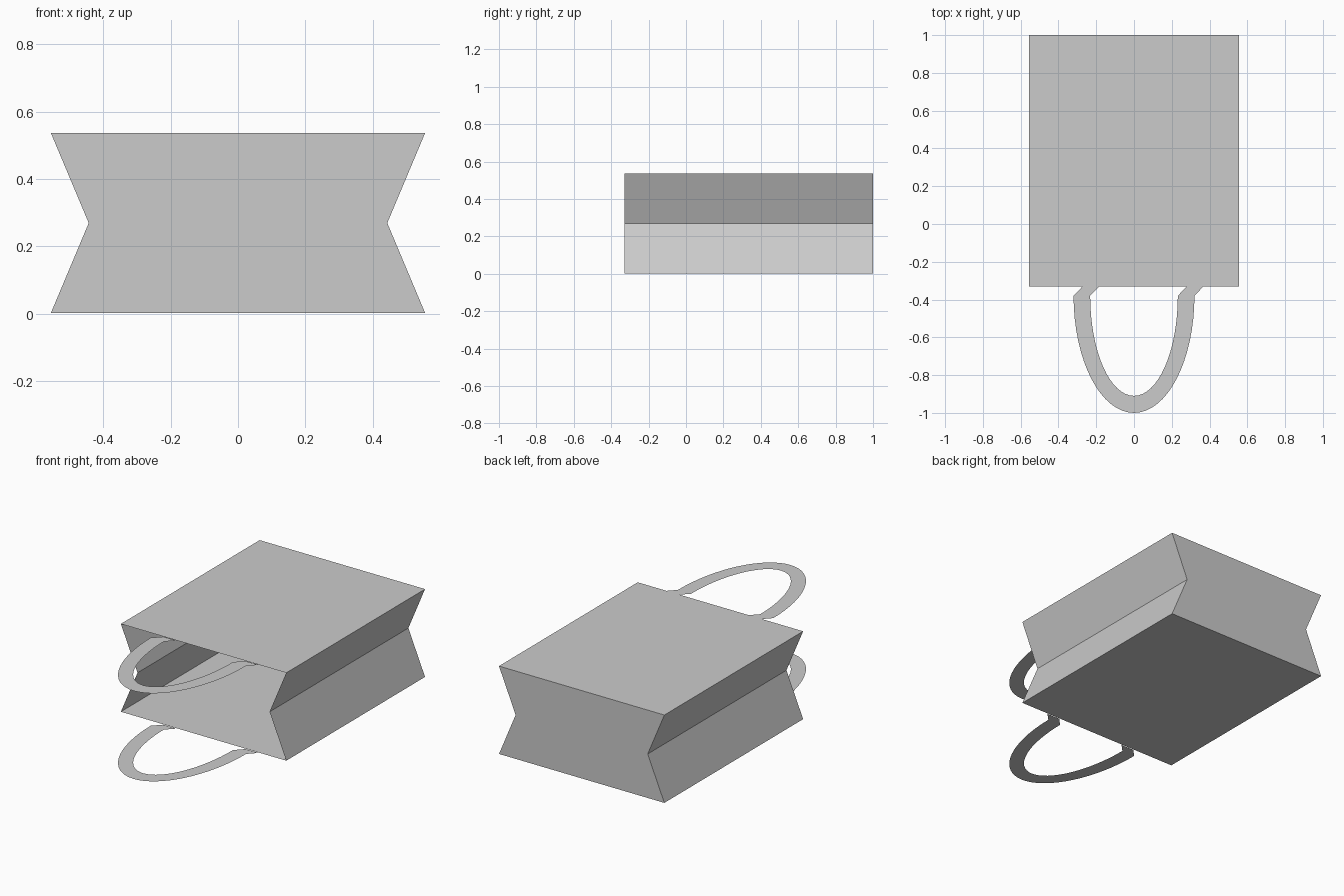
import bpy, bmesh
from math import cos, sin, pi

if "Cube" in bpy.data.objects:
    bpy.data.objects.remove(bpy.data.objects["Cube"])

FRONT, BACK = -0.33, 1.0
Z0, Z1 = 0.003, 0.536


def finish(name, bm):
    mesh = bpy.data.meshes.new(name)
    bm.to_mesh(mesh)
    bm.free()
    obj = bpy.data.objects.new(name, mesh)
    bpy.context.collection.objects.link(obj)
    return obj


# Bag body: folded-side profile swept along y, open at the front
def bag_body():
    mid = (Z0 + Z1) / 2
    profile = [(-0.555, Z0), (0.555, Z0), (0.443, mid),
               (0.555, Z1), (-0.555, Z1), (-0.443, mid)]
    bm = bmesh.new()
    front = [bm.verts.new((x, FRONT, z)) for x, z in profile]
    back = [bm.verts.new((x, BACK, z)) for x, z in profile]
    n = len(profile)
    for i in range(n):
        j = (i + 1) % n
        bm.faces.new((front[i], front[j], back[j], back[i]))
    # closed bag base, split at the fold so both halves are convex
    bm.faces.new([back[i] for i in (5, 2, 1, 0)])
    bm.faces.new([back[i] for i in (5, 4, 3, 2)])
    return finish("bag_body", bm)


# Handle: flat half-ellipse band whose two ends kink sideways into the bag mouth
def handle(name, z, segments=32):
    cy, kink = -0.38, 0.048
    pairs = [((-0.32 + kink, FRONT), (-0.232 + kink, FRONT))]
    for i in range(segments + 1):
        a = pi + pi * i / segments
        pairs.append(((0.32 * cos(a), cy + 0.62 * sin(a)),
                      (0.232 * cos(a), cy + 0.53 * sin(a))))
    pairs.append(((0.32 + kink, FRONT), (0.232 + kink, FRONT)))
    bm = bmesh.new()
    rows = [[bm.verts.new((x, y, z)) for x, y in p] for p in pairs]
    for (a, b), (c, d) in zip(rows, rows[1:]):
        bm.faces.new((a, c, d, b))
    return finish(name, bm)


bag_body()
handle("lower_handle", 0.0)
handle("upper_handle", 0.534)
